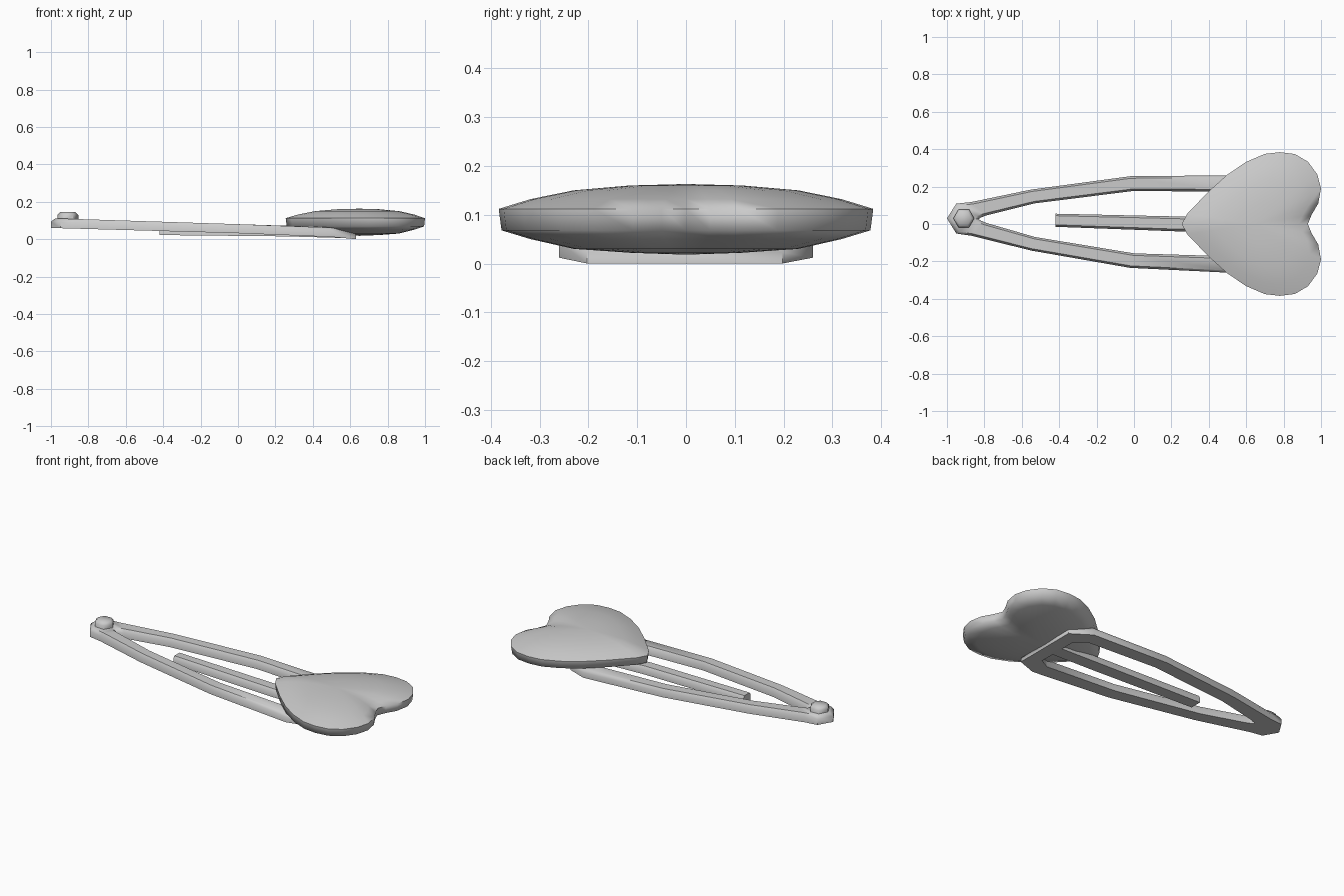
import bpy, bmesh, math

cube = bpy.data.objects.get("Cube")
if cube:
    bpy.data.objects.remove(cube, do_unlink=True)

metal = bpy.data.materials.new("plain_grey")
metal.use_nodes = True
grey = (0.6, 0.6, 0.6, 1)
metal.diffuse_color = grey
metal.node_tree.nodes["Principled BSDF"].inputs["Base Color"].default_value = grey


def finish(name, bm, angle):
    """Turn a bmesh into a shaded object."""
    bmesh.ops.recalc_face_normals(bm, faces=bm.faces)
    mesh = bpy.data.meshes.new(name)
    bm.to_mesh(mesh)
    bm.free()
    mesh.materials.append(metal)
    obj = bpy.data.objects.new(name, mesh)
    bpy.context.collection.objects.link(obj)
    bpy.ops.object.select_all(action='DESELECT')
    obj.select_set(True)
    bpy.context.view_layer.objects.active = obj
    bpy.ops.object.shade_smooth_by_angle(angle=math.radians(angle))
    return obj


def bridge(bm, rings, closed=False):
    """Join matching rings of vertices with quads."""
    loops = [[bm.verts.new(p) for p in ring] for ring in rings]
    pairs = list(zip(loops, loops[1:]))
    if closed:
        pairs.append((loops[-1], loops[0]))
    for a, b in pairs:
        for i in range(len(a)):
            j = (i + 1) % len(a)
            bm.faces.new((a[i], a[j], b[j], b[i]))
    return loops


def mid_y(x):
    return 0.01 - 0.02 * x


def top_z(x):
    return 0.08 - 0.032 * x if x < 0.48 else 0.065 - 0.2 * (x - 0.48)


def bottom_z(x):
    return 0.032 - 0.028 * x if x < 0.4 else 0.021 - 0.0913 * (x - 0.4)


# Frame: a closed sweep, given as outer x, outer half width, inner x, inner half width
stations = [(-1, 0, -0.83, 0), (-0.95, 0.08, -0.82, 0.008), (-0.87, 0.09, -0.79, 0.02),
            (-0.55, 0.163, -0.53, 0.09), (-0.02, 0.245, 0, 0.167),
            (0.5, 0.26, 0.47, 0.172), (0.63, 0.2, 0.54, 0.13)]
half = [(s, 1) for s in stations] + [(s, -1) for s in reversed(stations[1:])]
rings = []
for (xo, ho, xi, hi), side in half:
    outer = (xo, mid_y(xo) + side * ho)
    inner = (xi, mid_y(xi) + side * hi)

    def across(t):
        return [a + (b - a) * t for a, b in zip(outer, inner)]
    section = []
    for t, k in ((0, 0), (0, 0.65), (0.14, 1), (0.86, 1), (1, 0.65), (1, 0)):
        x, y = across(t)
        section.append((x, y, bottom_z(x) + k * (top_z(x) - bottom_z(x))))
    rings.append(section)
bm = bmesh.new()
bridge(bm, rings, closed=True)
finish("clip_frame", bm, 50)

# Tongue: centre strip running back to the crossbar
rings = []
for x, y, w, low, high in ((-0.42, 0.02, 0.035, 0.022, 0.068),
                           (0.25, 0, 0.04, 0.015, 0.06),
                           (0.57, 0, 0.04, 0.006, 0.045)):
    shoulder = low + 0.65 * (high - low)
    rings.append([(x, y - w, low), (x, y - w, shoulder), (x, y - w * 0.7, high),
                  (x, y + w * 0.7, high), (x, y + w, shoulder), (x, y + w, low)])
bm = bmesh.new()
loops = bridge(bm, rings)
bm.faces.new(loops[0])
bm.faces.new(loops[-1])
finish("clip_tongue", bm, 50)

# Rivet: six-sided stud with a chamfered top
bm = bmesh.new()
rings = [[(-0.91 + r * math.cos(i * math.pi / 3), 0.03 + r * math.sin(i * math.pi / 3), z)
          for i in range(6)] for r, z in ((0.056, 0.09), (0.056, 0.13), (0.041, 0.145))]
loops = bridge(bm, rings)
bm.faces.new(loops[0])
bm.faces.new(loops[-1])
finish("rivet", bm, 50)

# Heart: half outline mirrored, then scaled into domed rings
outline = [(0.255, 0), (0.285, 0.055), (0.4, 0.175), (0.5, 0.265), (0.6, 0.332), (0.7, 0.375),
           (0.78, 0.384), (0.86, 0.374), (0.93, 0.333), (0.98, 0.265), (1, 0.19),
           (0.985, 0.11), (0.95, 0.05), (0.93, 0)]
outline += [(x, -y) for x, y in reversed(outline[1:-1])]
centre = 0.65
domes = [(0.3, 0.022), (0.6, 0.03), (0.83, 0.05), (0.985, 0.068),
         (1, 0.112), (0.83, 0.132), (0.6, 0.15), (0.3, 0.16)]
rings = [[(centre + (x - centre) * s, y * s, z) for x, y in outline] for s, z in domes]
bm = bmesh.new()
loops = bridge(bm, rings)
for loop, z in ((loops[0], 0.018), (loops[-1], 0.163)):
    tip = bm.verts.new((centre, 0, z))
    for i, v in enumerate(loop):
        bm.faces.new((v, loop[(i + 1) % len(loop)], tip))
finish("heart", bm, 70)
